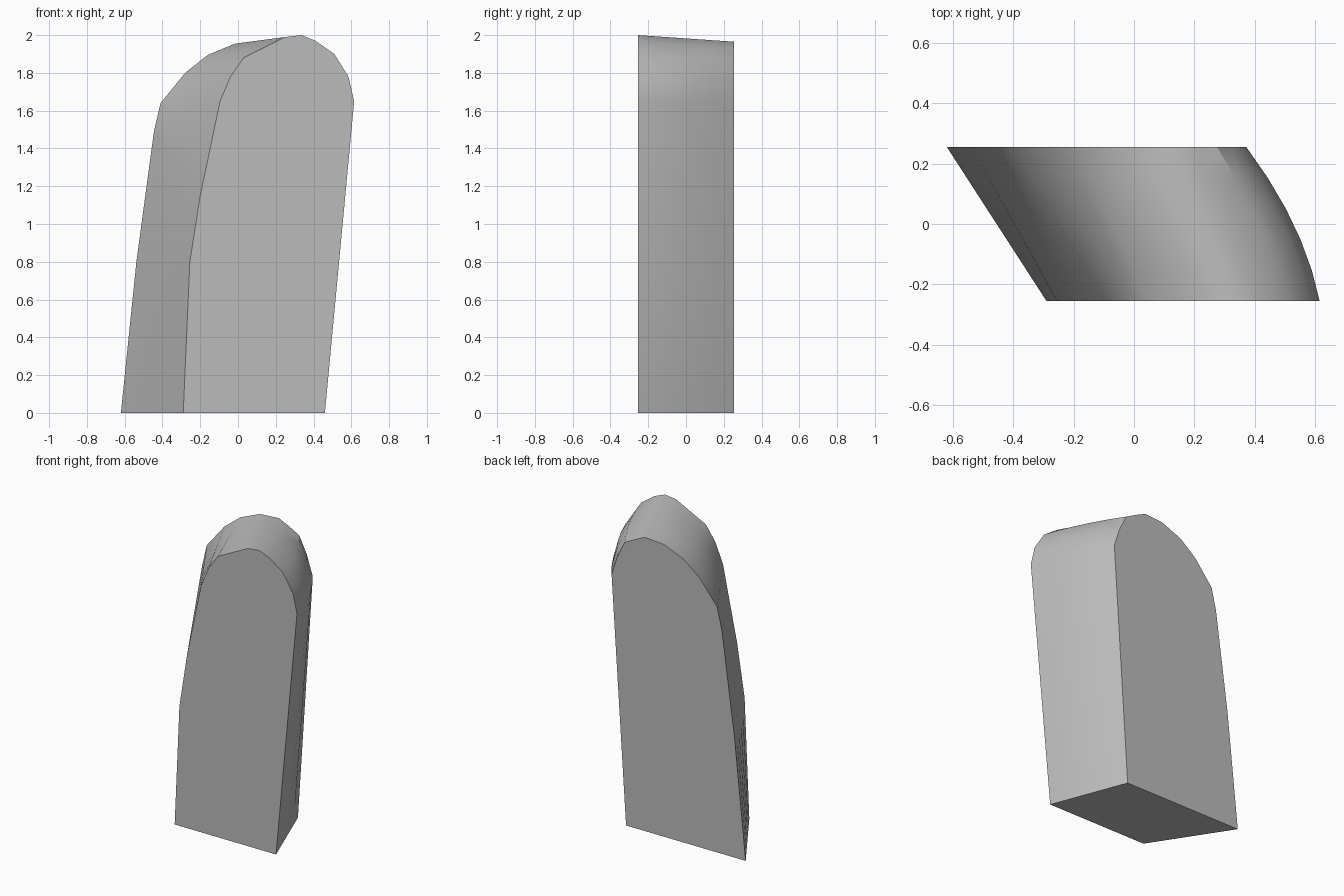
import bpy
import bmesh

cube = bpy.data.objects.get("Cube")
if cube:
    bpy.data.objects.remove(cube, do_unlink=True)

# Matching outlines (x, z) of the front and back faces, clockwise from bottom left
FRONT = [(-.29, 0), (-.255, .8), (-.2, 1.15), (-.095, 1.65), (-.04, 1.78), (.03, 1.88),
         (.25, 1.99), (.335, 2), (.41, 1.97), (.51, 1.9), (.585, 1.78), (.615, 1.65), (.46, 0)]
BACK = [(-.62, 0), (-.538, .8), (-.445, 1.49), (-.41, 1.64), (-.28, 1.8), (-.16, 1.895),
        (-.015, 1.955), (.125, 1.965), (.2, 1.93), (.275, 1.89), (.33, 1.78), (.372, 1.65), (.265, 0)]
HALF_DEPTH = .255
STEPS = 5
BULGE = {9: .09, 10: .14, 11: .14}  # swelling of the upper +x shoulder

bm = bmesh.new()
rings = []
for step in range(STEPS + 1):
    t = step / STEPS
    ring = []
    for i, ((fx, fz), (bx, bz)) in enumerate(zip(FRONT, BACK)):
        x = fx + (bx - fx) * t + BULGE.get(i, 0) * t * (1 - t)
        z = fz + (bz - fz) * t
        ring.append(bm.verts.new((x, HALF_DEPTH * (2 * t - 1), z)))
    rings.append(ring)

# Flat end faces and the skin between sections
bm.faces.new(rings[0])
bm.faces.new(rings[-1][::-1])
count = len(FRONT)
for near, far in zip(rings, rings[1:]):
    for i in range(count):
        j = (i + 1) % count
        bm.faces.new((near[i], near[j], far[j], far[i]))
bmesh.ops.recalc_face_normals(bm, faces=bm.faces)

mesh = bpy.data.meshes.new("slanted_slab")
bm.to_mesh(mesh)
bm.free()
slab = bpy.data.objects.new("slanted_slab", mesh)
bpy.context.collection.objects.link(slab)

# Plain grey
grey = bpy.data.materials.new("light_grey")
grey.use_nodes = True
colour = (.5, .5, .5, 1)
grey.diffuse_color = colour
grey.node_tree.nodes["Principled BSDF"].inputs["Base Color"].default_value = colour
mesh.materials.append(grey)

# Smooth skin with crisp end edges
bpy.ops.object.select_all(action="DESELECT")
slab.select_set(True)
bpy.context.view_layer.objects.active = slab
bpy.ops.object.shade_smooth_by_angle(angle=.6)
